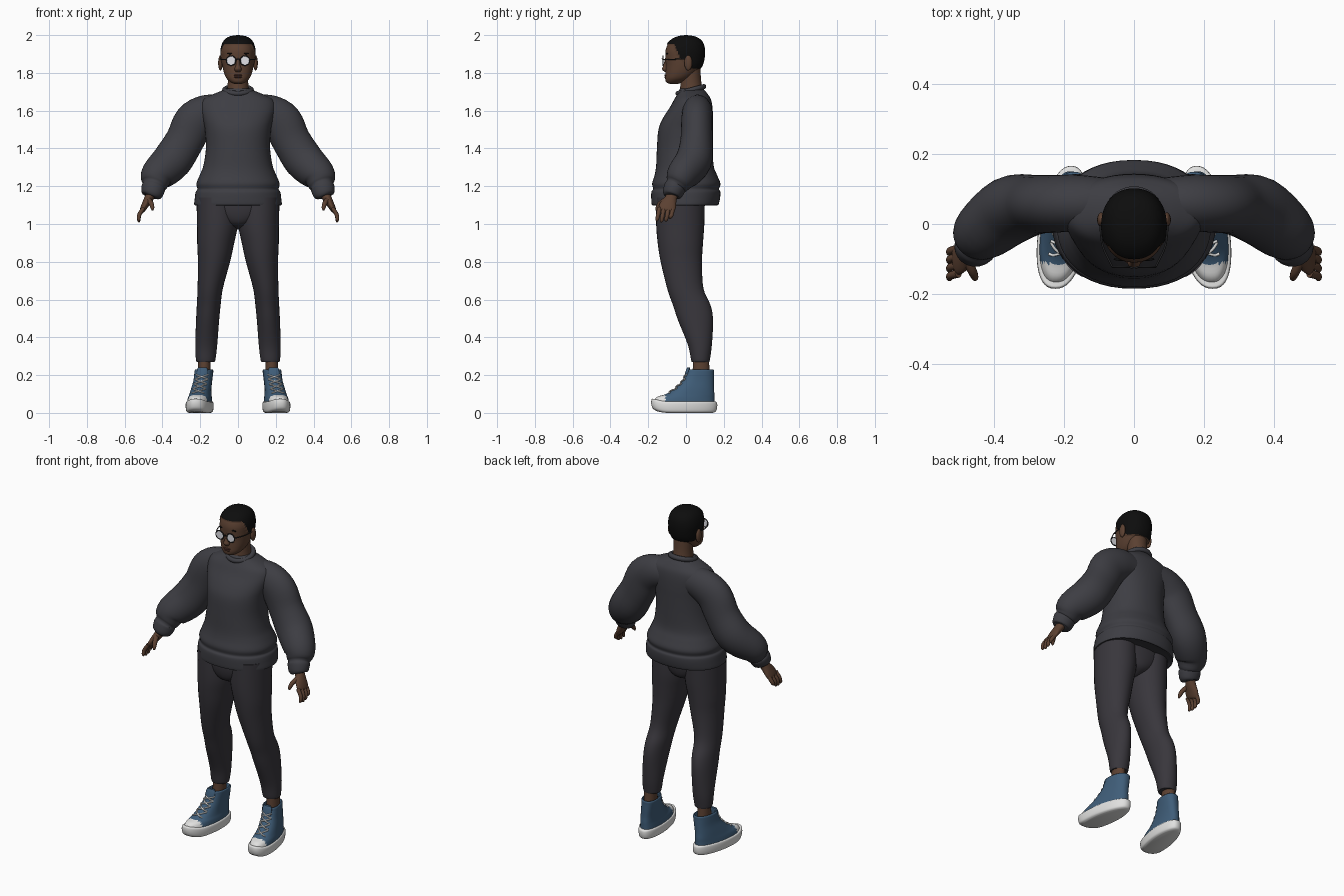
import bpy, bmesh, math
from mathutils import Vector

if "Cube" in bpy.data.objects:
    bpy.data.objects.remove(bpy.data.objects["Cube"], do_unlink=True)


def material(name, r, g, b):
    mat = bpy.data.materials.new(name)
    mat.use_nodes = True
    mat.diffuse_color = (r, g, b, 1)
    shader = next(n for n in mat.node_tree.nodes if n.type == "BSDF_PRINCIPLED")
    shader.inputs["Base Color"].default_value = (r, g, b, 1)
    shader.inputs["Roughness"].default_value = 0.8
    return mat


sweater_grey = material("sweater_grey", .047, .047, .056)
trouser_grey = material("trouser_grey", .04, .037, .045)
skin = material("brown_skin", .105, .052, .031)
hair_black = material("hair_black", .004, .004, .004)
canvas_blue = material("canvas_blue", .05, .11, .19)
rubber_white = material("rubber_white", .75, .75, .74)
frame_dark = material("frame_dark", .02, .02, .022)
lens_pale = material("lens_pale", .8, .8, .84)
lip_brown = material("lip_brown", .08, .032, .024)


def finish(obj, *mats):
    for mat in mats:
        obj.data.materials.append(mat)
    bpy.ops.object.select_all(action="DESELECT")
    obj.select_set(True)
    bpy.context.view_layer.objects.active = obj
    bpy.ops.object.shade_smooth_by_angle(angle=math.radians(50))
    return obj


def smooth_path(stations, steps):
    """Catmull-Rom interpolation of positions and radii."""
    out, last = [], len(stations) - 1
    for i in range(last):
        quad = [stations[max(0, min(last, i + k))] for k in (-1, 0, 1, 2)]
        for j in range(steps):
            t = j / steps
            out.append([b + t / 2 * ((c - a) + t * ((2*a - 5*b + 4*c - d) + t * (3*b - a - 3*c + d)))
                        for a, b, c, d in zip(*quad)])
    return out + [list(stations[-1])]


def sweep(name, stations, mats, upright=False, power=2, sides=32, steps=4, side=1, warp=None, rule=None):
    """Skin rounded sections (x, y, z, radius, depth radius) along a path."""
    rings = smooth_path(stations, steps)
    bm = bmesh.new()
    loops = []
    for i, (x, y, z, ra, rb) in enumerate(rings):
        a, b = Vector((1, 0, 0)), Vector((0, 1, 0))
        if not upright:
            ahead, behind = rings[min(i + 1, len(rings) - 1)], rings[max(i - 1, 0)]
            t = (Vector(ahead[:3]) - Vector(behind[:3])).normalized()
            b = (b - t * t.y).normalized()
            a = b.cross(t)
        loop = []
        for k in range(sides):
            c, s = math.cos(math.tau * k / sides), math.sin(math.tau * k / sides)
            u = math.copysign(abs(c) ** (2 / power), c) * max(ra, .001)
            v = math.copysign(abs(s) ** (2 / power), s) * max(rb, .001)
            p = Vector((x, y, z)) + a * u + b * v
            if warp:
                p = warp(p)
            loop.append(bm.verts.new((p.x * side, p.y, p.z)))
        loops.append(loop)
    for low, high in zip(loops, loops[1:]):
        for k in range(sides):
            n = (k + 1) % sides
            bm.faces.new((low[k], low[n], high[n], high[k]))
    bm.faces.new(loops[0])
    bm.faces.new(loops[-1])
    bmesh.ops.recalc_face_normals(bm, faces=bm.faces)
    if rule:
        for face in bm.faces:
            face.material_index = rule(face.calc_center_median())
    mesh = bpy.data.meshes.new(name)
    bm.to_mesh(mesh)
    bm.free()
    obj = bpy.data.objects.new(name, mesh)
    bpy.context.scene.collection.objects.link(obj)
    return finish(obj, *mats)


def pair(name, stations, mats, **options):
    for label, side in (("left_", 1), ("right_", -1)):
        sweep(label + name, stations, mats, side=side, **options)


def level(z, front, back, half_width, x=0):
    return (x, (front + back) / 2, z, half_width, (back - front) / 2)


def levels(*rows):
    return [level(*row) for row in rows]


def blob(name, location, size, mat):
    bpy.ops.mesh.primitive_uv_sphere_add(segments=24, ring_count=14, location=location)
    obj = bpy.context.object
    obj.name, obj.scale = name, size
    return finish(obj, mat)


def ring(name, location, major, minor, tilt, mat):
    bpy.ops.mesh.primitive_torus_add(location=location, rotation=(tilt, 0, 0), major_radius=major,
                                     minor_radius=minor, major_segments=40, minor_segments=10)
    bpy.context.object.name = name
    return finish(bpy.context.object, mat)


# Head with close-cropped hair
def hairline(p):
    height = 1.952
    for start, end, drop in ((-.06, -.03, .075), (-.02, 0, .017), (0, .03, .035)):
        height -= drop * max(0, min(1, (p.y - start) / (end - start)))
    return 1 if p.z > height else 0


head = sweep("head", levels(
    (1.742, -.085, -.04, .02), (1.75, -.104, -.02, .038), (1.77, -.11, .02, .06), (1.8, -.109, .055, .074),
    (1.84, -.107, .083, .083), (1.88, -.109, .094, .087), (1.92, -.108, .096, .088), (1.955, -.094, .088, .079),
    (1.978, -.068, .068, .062), (1.99, -.038, .04, .037), (1.995, -.005, .005, .004)),
    [skin, hair_black], upright=True, power=2.2, sides=80, steps=9, rule=hairline)
hair_verts = {v for f in head.data.polygons if f.material_index for v in f.vertices}
offsets = [(v, head.data.vertices[v].normal * .005) for v in hair_verts]
for v, offset in offsets:
    head.data.vertices[v].co += offset
sweep("neck", levels((1.66, -.04, .1, .065), (1.71, -.032, .088, .057), (1.76, -.028, .08, .054),
                     (1.83, -.02, .076, .056)), [skin], upright=True)
sweep("nose", [(0, -.1, 1.88, .008, .01), (0, -.106, 1.84, .012, .014), (0, -.108, 1.82, .019, .019),
               (0, -.104, 1.804, .012, .008)], [skin], upright=True)
blob("upper_lip", (0, -.107, 1.787), (.024, .008, .005), lip_brown)
blob("lower_lip", (0, -.106, 1.778), (.021, .009, .006), lip_brown)

# Ears, eyebrows and round glasses
for label, s in (("left_", 1), ("right_", -1)):
    blob(label + "ear", (s * .093, .012, 1.853), (.012, .021, .04), skin)
    blob(label + "eyebrow", (s * .037, -.1, 1.902), (.021, .005, .004), hair_black)
    ring(label + "glasses_rim", (s * .037, -.122, 1.865), .025, .003, math.pi / 2, frame_dark)
    bpy.ops.mesh.primitive_cylinder_add(vertices=40, radius=.024, depth=.003,
                                        location=(s * .037, -.122, 1.865), rotation=(math.pi / 2, 0, 0))
    bpy.context.object.name = label + "lens"
    finish(bpy.context.object, lens_pale)
wire = (.0028, .0028)
pair("glasses_arm", [(.062, -.121, 1.87, *wire), (.09, -.06, 1.872, *wire), (.096, .01, 1.875, *wire)],
     [frame_dark], sides=8)
sweep("glasses_bridge", [(-.013, -.122, 1.87, *wire), (0, -.126, 1.874, *wire), (.013, -.122, 1.87, *wire)],
      [frame_dark], sides=8)

# Sweater
sweep("sweater_body", levels(
    (1.108, -.165, .155, .212), (1.1, -.18, .17, .231), (1.135, -.184, .18, .229), (1.17, -.183, .182, .224),
    (1.185, -.174, .175, .215), (1.215, -.179, .182, .22), (1.26, -.166, .164, .202), (1.31, -.158, .146, .183),
    (1.4, -.154, .143, .17), (1.5, -.146, .143, .175), (1.56, -.122, .143, .188), (1.62, -.084, .14, .2),
    (1.66, -.062, .132, .185), (1.688, -.045, .115, .13), (1.706, -.038, .1, .085), (1.718, -.03, .09, .065)),
    [sweater_grey], upright=True, power=2.2, sides=48)
ring("sweater_collar", (0, .026, 1.709), .07, .014, .26, sweater_grey)
pair("sleeve", [
    (.07, .06, 1.6, .08, .07), (.16, .06, 1.588, .097, .08), (.232, .057, 1.54, .107, .082),
    (.283, .055, 1.44, .102, .085), (.35, .04, 1.335, .105, .096), (.425, -.018, 1.26, .09, .085),
    (.44, -.045, 1.215, .07, .066), (.445, -.055, 1.2, .06, .055), (.448, -.06, 1.19, .063, .058),
    (.455, -.075, 1.155, .055, .05), (.458, -.078, 1.145, .035, .035)], [sweater_grey])

# Hands
pair("palm", [(.45, -.062, 1.18, .025, .028), (.472, -.08, 1.135, .024, .032), (.492, -.095, 1.1, .019, .044),
              (.505, -.104, 1.075, .014, .042), (.508, -.107, 1.065, .006, .03)], [skin])
for finger, (shift, reach) in {"index": (-.036, .005), "middle": (-.012, 0),
                               "ring": (.012, .004), "little": (.035, .018)}.items():
    y = -.105 + shift
    pair(finger + "_finger", [(.5, y, 1.085, .011, .012), (.522, y - .006, 1.05, .011, .011),
                              (.525, y - .012, 1.02 + reach, .009, .01),
                              (.522, y - .014, 1.01 + reach, .004, .004)], [skin], sides=14)
pair("thumb", [(.476, -.1, 1.13, .015, .015), (.46, -.135, 1.11, .013, .013), (.453, -.152, 1.085, .01, .01),
               (.453, -.157, 1.072, .004, .004)], [skin], sides=14)

# Trousers and ankles
sweep("trouser_seat", levels((.972, -.06, .02, .01), (1, -.13, .075, .09), (1.06, -.155, .095, .19),
                             (1.14, -.16, .1, .212)), [trouser_grey], upright=True)
pair("trouser_leg", levels(
    (1.14, -.158, .1, .11, .11), (1, -.158, .097, .108, .109), (.9, -.15, .09, .098, .118),
    (.8, -.134, .085, .085, .127), (.66, -.1, .092, .067, .147), (.57, -.069, .13, .063, .155),
    (.49, -.042, .143, .061, .161), (.36, .01, .137, .058, .168), (.285, .026, .127, .052, .171),
    (.27, .03, .124, .047, .171)), [trouser_grey], upright=True)
pair("ankle", levels((.15, .03, .13, .035, .18), (.3, .04, .12, .033, .178)), [skin], upright=True)


# High-top shoes, turned outward with raised toes
def shoe_shape(p):
    lift = max(0, -p.y - .09) / .1
    x = .2 + (p.x - .2) * (1 - max(0, p.y)) - .13 * p.y
    return Vector((x, p.y, p.z + .022 * lift * lift))


def is_toe_cap(p):
    return 1 if p.y < -.112 else 0


shoe = dict(upright=True, power=2.4, sides=48, warp=shoe_shape)
upper = levels((.03, -.172, .15, .063, .2), (.055, -.168, .15, .063, .2), (.08, -.148, .15, .06, .2),
               (.1, -.105, .15, .056, .2), (.13, -.06, .148, .053, .198), (.17, -.02, .148, .051, .193),
               (.21, 0, .148, .052, .189), (.226, .004, .148, .051, .188))
inner = levels((.228, .012, .14, .043, .188), (.2, .016, .136, .04, .188))
pair("shoe_upper", upper + inner, [canvas_blue, rubber_white], rule=is_toe_cap, **shoe)
pair("shoe_sole", levels((0, -.155, .14, .055, .2), (.008, -.176, .158, .066, .2), (.03, -.184, .165, .07, .2),
                         (.054, -.182, .164, .069, .2), (.06, -.172, .155, .062, .2)), [rubber_white], **shoe)
pair("shoe_tongue", levels((.18, -.012, .015, .028, .19), (.22, -.002, .02, .03, .19),
                           (.24, .006, .02, .024, .19)), [canvas_blue], **shoe)


# Laces crossing over the instep
def instep(offset, z):
    for low, high in zip(upper, upper[1:]):
        if low[2] <= z <= high[2]:
            t = (z - low[2]) / (high[2] - low[2])
            x, y, z, rx, ry = (a + (b - a) * t for a, b in zip(low, high))
            return (x + offset, y - ry * (1 - abs(offset / rx) ** 2.4) ** (1 / 2.4) - .002, z, .004, .004)


for row in range(4):
    for slant in (-1, 1):
        lace = [instep(.032 * t / 3, .116 + .025 * row + .011 * slant * t / 3) for t in range(-3, 4)]
        pair("lace_%d_%s" % (row + 1, "rising" if slant > 0 else "falling"), lace, [rubber_white],
             sides=8, steps=2, warp=shoe_shape)
